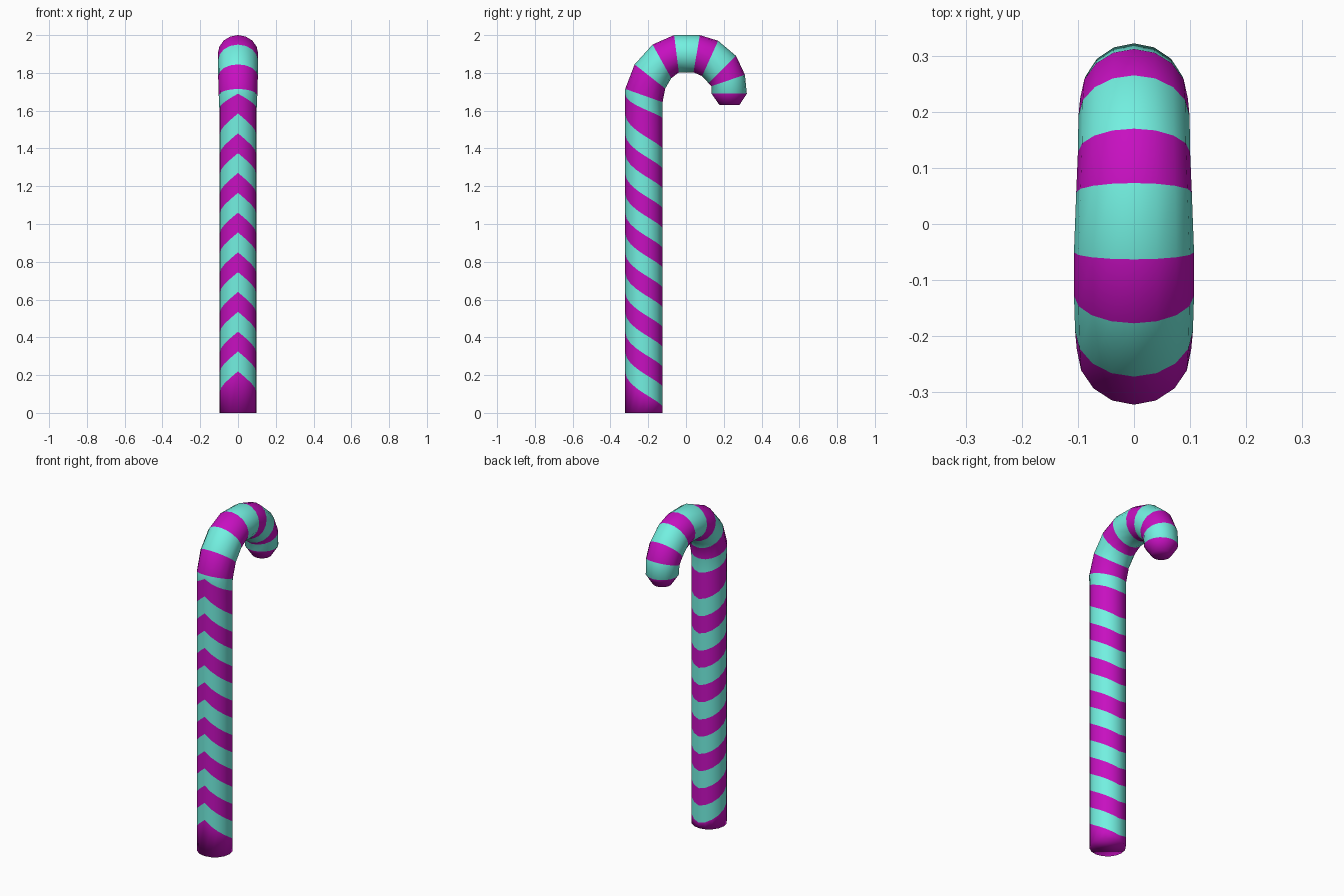
import bpy, bmesh
from math import sin, cos, pi

if "Cube" in bpy.data.objects:
    bpy.data.objects.remove(bpy.data.objects["Cube"])

SIDES = 16
YC, R = -0.223, 0.099      # shaft axis and radius


def material(name, rgb):
    m = bpy.data.materials.new(name)
    m.diffuse_color = (*rgb, 1)
    m.use_nodes = True
    m.node_tree.nodes["Principled BSDF"].inputs["Base Color"].default_value = m.diffuse_color
    return m


bm = bmesh.new()
angles = [2 * pi * i / SIDES for i in range(SIDES)]


def shaft_ring(z, drop):
    """Ring on the shaft: peak z at the front, falling by drop to the back."""
    pts = []
    for a in angles:
        u = min(a, 2 * pi - a) / pi
        pts.append((R * sin(a), YC - R * cos(a), z - drop * (1 - (1 - u) ** 1.4)))
    return [bm.verts.new(p) for p in pts]


def hook_ring(oy, oz, iy, iz, w):
    """Ring spanning an outer and an inner profile point, half width w."""
    cy, cz, dy, dz = (oy + iy) / 2, (oz + iz) / 2, (oy - iy) / 2, (oz - iz) / 2
    return [bm.verts.new((w * sin(a), cy + dy * cos(a), cz + dz * cos(a)))
            for a in angles]


# shaft: flat base, then slanted stripe edges
rings = [shaft_ring(0, 0)]
rings += [shaft_ring(0.22 + 0.105 * i, 0.187) for i in range(14)]
rings.append(shaft_ring(1.69, 0.13))

# hook: outer y, outer z, inner y, inner z, half width
hook = [
    (-0.322, 1.715, -0.124, 1.645, 0.102),
    (-0.272, 1.845, -0.110, 1.717, 0.105),
    (-0.177, 1.950, -0.078, 1.772, 0.107),
    (-0.063, 2.000, -0.038, 1.803, 0.107),
    (0.073, 2.000, 0.040, 1.803, 0.103),
    (0.170, 1.970, 0.085, 1.783, 0.100),
    (0.265, 1.890, 0.120, 1.745, 0.099),
    (0.312, 1.790, 0.135, 1.730, 0.096),
    (0.322, 1.690, 0.135, 1.690, 0.093),
    (0.283, 1.630, 0.177, 1.630, 0.054),
]
rings += [hook_ring(*h) for h in hook]

# stripes alternate in colour from ring to ring
for k, (a, b) in enumerate(zip(rings, rings[1:])):
    for i in range(SIDES):
        j = (i + 1) % SIDES
        bm.faces.new((a[i], a[j], b[j], b[i])).material_index = k % 2

# end caps
bm.faces.new(rings[0])
bm.faces.new(rings[-1]).material_index = (len(rings) - 2) % 2
bmesh.ops.recalc_face_normals(bm, faces=bm.faces)
for f in bm.faces:
    f.smooth = True

me = bpy.data.meshes.new("striped_cane")
bm.to_mesh(me)
bm.free()
me.materials.append(material("magenta", (0.57, 0.005, 0.53)))
me.materials.append(material("mint", (0.17, 0.87, 0.75)))
obj = bpy.data.objects.new("striped_cane", me)
bpy.context.collection.objects.link(obj)
